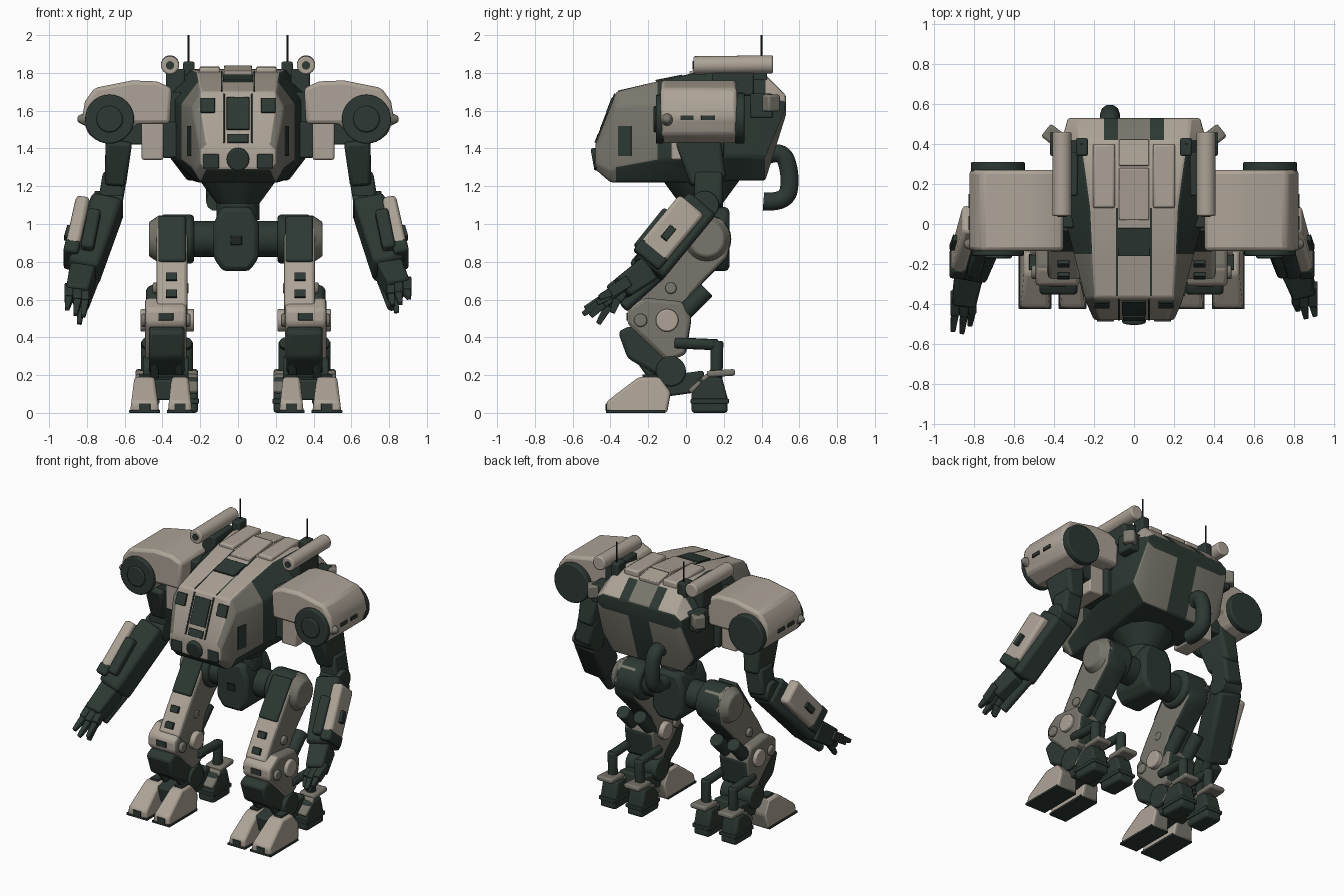
import bpy, bmesh, math
from mathutils import Vector, Matrix


def material(name, rgb):
    m = bpy.data.materials.new(name)
    m.diffuse_color = (*rgb, 1)
    return m


TAN = material("sand_tan", (0.42, 0.37, 0.31))
MID = material("dusty_grey", (0.19, 0.18, 0.15))
DARK = material("dark_green", (0.026, 0.040, 0.033))
BLACK = material("near_black", (0.013, 0.018, 0.016))
MATS = [TAN, MID, DARK, BLACK]


def finish(bm, name, mat, bevel=0.0, rule=None):
    bmesh.ops.recalc_face_normals(bm, faces=bm.faces)
    bm.normal_update()
    for f in bm.faces:
        f.material_index = MATS.index(rule(f.calc_center_median(), f.normal) if rule else mat)
    me = bpy.data.meshes.new(name)
    bm.to_mesh(me)
    bm.free()
    for m in MATS:
        me.materials.append(m)
    ob = bpy.data.objects.new(name, me)
    bpy.context.collection.objects.link(ob)
    if bevel:
        b = ob.modifiers.new("bevel", 'BEVEL')
        b.width, b.segments, b.limit_method = bevel, 2, 'ANGLE'


def loft(name, rings, mat, bevel=0.0, rule=None):
    bm = bmesh.new()
    vs = [[bm.verts.new(p) for p in r] for r in rings]
    n = len(vs[0])
    for a, b in zip(vs, vs[1:]):
        for i in range(n):
            bm.faces.new((a[i], a[(i + 1) % n], b[(i + 1) % n], b[i]))
    bm.faces.new(vs[0])
    bm.faces.new(vs[-1])
    finish(bm, name, mat, bevel, rule)


def prism_x(name, pts, a, b, mat, bevel=0.012, rule=None):
    """Side profile (y, z) extruded along x."""
    loft(name, [[(x, y, z) for y, z in pts] for x in (a, b)], mat, bevel, rule)


def prism_y(name, pts, a, b, mat, bevel=0.012, rule=None):
    """Front profile (x, z) extruded along y."""
    loft(name, [[(x, y, z) for x, z in pts] for y in (a, b)], mat, bevel, rule)


def box(name, x, y, z, mat, bevel=0.01):
    prism_x(name, [(y[0], z[0]), (y[1], z[0]), (y[1], z[1]), (y[0], z[1])], x[0], x[1], mat, bevel)


def bar(name, p, q, w, h, mat, bevel=0.012, taper=1.0):
    """Box beam from p to q, w wide across x and h deep."""
    p, q = Vector(p), Vector(q)
    d = (q - p).normalized()
    side = Vector((1, 0, 0))
    side = (side - d * side.dot(d)).normalized()
    up = d.cross(side)
    loft(name, [[e + side * (i * w / 2 * t) + up * (j * h / 2 * t)
                 for i, j in ((-1, -1), (1, -1), (1, 1), (-1, 1))]
                for e, t in ((p, 1), (q, taper))], mat, bevel)


def tube(name, p, q, r, mat, r2=None, n=24, bevel=0.008):
    p, q = Vector(p), Vector(q)
    rot = (q - p).to_track_quat('Z', 'Y')
    loft(name, [[e + rot @ Vector((k * math.cos(t * math.tau / n), k * math.sin(t * math.tau / n), 0))
                 for t in range(n)] for e, k in ((p, r), (q, r if r2 is None else r2))], mat, bevel)


def hose(name, pts, r, mat):
    cu = bpy.data.curves.new(name, 'CURVE')
    cu.dimensions, cu.bevel_depth, cu.bevel_resolution, cu.use_fill_caps = '3D', r, 3, True
    sp = cu.splines.new('NURBS')
    sp.points.add(len(pts) - 1)
    for v, p in zip(sp.points, pts):
        v.co = (*p, 1)
    sp.use_endpoint_u, sp.order_u = True, 3
    cu.materials.append(mat)
    bpy.context.collection.objects.link(bpy.data.objects.new(name, cu))


# ---- torso hull: cross-sections from nose to back
def torso_ring(y, zb, zt, hw, tw, c):
    half = [(0.08, zt), (0.15, zt), (tw, zt), (hw, zt - c), (hw, zb + c), (tw, zb), (0.08, zb)]
    return [(x, y, z) for x, z in half] + [(-x, y, z) for x, z in reversed(half)]


def torso_rule(c, n):
    if n.y > 0.3 and n.z > 0.5:
        return DARK if 0.08 < abs(c.x) < 0.15 else MID if abs(c.x) < 0.08 else TAN
    if n.y > 0.3:
        return DARK if abs(c.x) < 0.09 else MID
    if n.z < -0.5:
        return DARK
    if abs(n.x) > 0.4:
        return MID if c.y < -0.15 else DARK
    return TAN


loft("torso", [torso_ring(*s) for s in (
    (-0.48, 1.29, 1.42, 0.20, 0.17, 0.03), (-0.40, 1.22, 1.62, 0.235, 0.20, 0.06),
    (-0.37, 1.22, 1.70, 0.245, 0.20, 0.08), (-0.15, 1.22, 1.755, 0.30, 0.21, 0.12),
    (0.08, 1.22, 1.805, 0.36, 0.22, 0.13), (0.30, 1.23, 1.82, 0.36, 0.25, 0.13),
    (0.42, 1.23, 1.79, 0.36, 0.27, 0.12), (0.53, 1.58, 1.68, 0.33, 0.28, 0.03))],
    TAN, 0.012, torso_rule)


def slope(z):
    return -0.483 + (z - 1.42) * 0.393


def face_plate(name, x, z0, z1, w, mat, t=0.012):
    bar(name, (x, slope(z0), z0), (x, slope(z1), z1), w, t, mat, 0.002)


face_plate("front_window", 0, 1.50, 1.67, 0.12, DARK)
face_plate("front_slot", 0, 1.43, 1.475, 0.11, DARK)
tube("chin_sensor", (0, -0.44, 1.35), (0, -0.495, 1.34), 0.06, DARK)
bar("top_hatch", (0, -0.16, 1.757), (0, -0.02, 1.785), 0.16, 0.012, DARK, 0.002)
bar("top_panel", (0, 0.02, 1.795), (0, 0.28, 1.825), 0.15, 0.03, TAN, 0.006)
bar("rear_top_panel", (0, 0.29, 1.82), (0, 0.42, 1.80), 0.15, 0.03, TAN, 0.006)
hose("back_hose", [(-0.12, 0.42, 1.36), (-0.12, 0.51, 1.40), (-0.12, 0.555, 1.26),
                   (-0.12, 0.535, 1.11), (-0.12, 0.41, 1.12)], 0.05, DARK)

# ---- waist and pelvis
tube("waist_cone", (0, 0.08, 1.09), (0, 0.08, 1.24), 0.10, DARK, 0.21, 12)
tube("waist_ring", (0, 0.08, 1.02), (0, 0.08, 1.11), 0.115, DARK, n=16)
prism_y("pelvis", [(-0.08, 0.75), (0.06, 0.75), (0.11, 0.82), (0.11, 1.0), (0.07, 1.09),
                   (-0.09, 1.09), (-0.13, 1.0), (-0.13, 0.82)], -0.06, 0.23, DARK, 0.025)
box("pelvis_vent", (-0.04, 0.02), (-0.068, -0.05), (0.89, 0.94), BLACK, 0.003)
tube("hip_axle", (-0.30, 0.1, 0.92), (0.28, 0.1, 0.92), 0.095, DARK)

for s, side in ((-1, "left"), (1, "right")):
    def X(x):
        return x * s

    def N(part):
        return side + "_" + part

    # ---- torso side fittings
    face_plate(N("window"), X(0.16), 1.59, 1.665, 0.075, DARK, 0.016)
    face_plate(N("seam"), X(0.075), 1.43, 1.69, 0.01, DARK, 0.008)
    box(N("chin_port"), (X(0.10), X(0.185)), (-0.487, -0.46), (1.295, 1.37), DARK, 0.004)
    bar(N("roof_seam"), (X(0.085), -0.36, 1.702), (X(0.085), 0.08, 1.805), 0.008, 0.008, DARK, 0)
    bar(N("roof_rail"), (X(0.15), 0.08, 1.805), (X(0.15), 0.40, 1.81), 0.11, 0.05, TAN)
    bar(N("cheek_patch"), (X(0.249), -0.36, 1.44), (X(0.266), -0.29, 1.44), 0.01, 0.16, DARK, 0)
    box(N("antenna_base"), (X(0.23), X(0.29)), (0.34, 0.43), (1.6, 1.86), DARK)
    tube(N("antenna"), (X(0.262), 0.40, 1.8), (X(0.262), 0.40, 2.0), 0.005, BLACK, n=8, bevel=0)
    tube(N("launcher_tube"), (X(0.36), 0.04, 1.84), (X(0.36), 0.46, 1.845), 0.048, TAN)
    tube(N("launcher_bore"), (X(0.36), 0.034, 1.84), (X(0.36), 0.05, 1.84), 0.022, DARK, bevel=0)
    box(N("launcher_mount"), (X(0.28), X(0.38)), (0.14, 0.36), (1.68, 1.82), DARK)
    bar(N("rear_thruster"), (X(0.35), 0.40, 1.64), (X(0.44), 0.47, 1.64), 0.08, 0.09, MID)
    box(N("rear_shoulder"), (X(0.33), X(0.42)), (0.34, 0.46), (1.56, 1.69), DARK)

    # ---- shoulder pod
    pod = [(0.36, 1.53), (0.35, 1.72), (0.43, 1.755), (0.56, 1.76), (0.76, 1.72), (0.81, 1.65),
           (0.825, 1.56), (0.79, 1.47), (0.69, 1.425), (0.59, 1.46), (0.54, 1.53)]
    prism_y(N("shoulder_pod"), [(X(x), z) for x, z in pod], -0.135, 0.27, TAN, 0.02)
    tube(N("pod_front_disc"), (X(0.68), -0.12, 1.555), (X(0.68), -0.16, 1.555), 0.13, DARK, n=32)
    tube(N("pod_front_hub"), (X(0.68), -0.155, 1.555), (X(0.68), -0.172, 1.555), 0.07, DARK)
    tube(N("pod_back_disc"), (X(0.68), 0.26, 1.56), (X(0.68), 0.31, 1.56), 0.135, DARK, n=32)
    tube(N("pod_spike"), (X(0.79), -0.10, 1.555), (X(0.85), -0.10, 1.555), 0.045, MID, 0.015)
    for y in (-0.03, 0.08):
        box(N("pod_slot"), (X(0.80), X(0.828)), (y, y + 0.07), (1.55, 1.575), DARK, 0.002)
    box(N("shoulder_joint"), (X(0.30), X(0.40)), (-0.04, 0.20), (1.35, 1.54), DARK)
    box(N("shoulder_joint_top"), (X(0.30), X(0.42)), (-0.02, 0.22), (1.53, 1.70), DARK)
    box(N("shoulder_guard"), (X(0.395), X(0.51)), (-0.08, 0.17), (1.34, 1.54), TAN)
    box(N("shoulder_link"), (X(0.50), X(0.66)), (-0.02, 0.17), (1.42, 1.55), DARK)

    # ---- arm
    bar(N("upper_arm"), (X(0.63), 0.06, 1.46), (X(0.65), 0.12, 1.22), 0.14, 0.24, DARK, 0.02, 0.8)
    bar(N("lower_upper_arm"), (X(0.65), 0.12, 1.27), (X(0.68), 0.12, 1.09), 0.13, 0.15, DARK, 0.02)
    tube(N("elbow"), (X(0.61), 0.10, 1.10), (X(0.76), 0.10, 1.10), 0.075, DARK)
    out = 0.02 if s < 0 else 0.0
    wrist = Vector((X(0.80 + out), -0.20 - out, 0.76 - out))
    bar(N("forearm"), (X(0.69), 0.08, 1.10), wrist, 0.17, 0.19, DARK, 0.025)
    bar(N("forearm_cover"), (X(0.80 + out), 0.03, 1.10), (X(0.865 + out), -0.21, 0.81), 0.075, 0.17, TAN, 0.02)
    bar(N("cover_end"), (X(0.853 + out), -0.165, 0.865), (X(0.866 + out), -0.213, 0.807),
        0.08, 0.174, DARK, 0.015)
    bar(N("forearm_rib"), (X(0.76), -0.06, 1.04), (X(0.80), -0.22, 0.84), 0.07, 0.15, DARK, 0.015)
    bar(N("cover_slot"), (X(0.86 + out), -0.07, 0.98), (X(0.877 + out), -0.12, 0.92), 0.05, 0.04, DARK, 0.003)
    # hand: the left one hangs lower and reaches further forward
    drop, reach = (-0.07, -0.09) if s < 0 else (0.0, 0.0)
    palm = Vector((X(0.85), -0.34 + reach / 2, 0.66 + drop / 2))
    bar(N("hand"), wrist, palm, 0.14, 0.14, DARK, 0.015, 0.85)
    for dx, dy, dz in ((-0.04, -0.09, -0.09), (0.0, -0.13, -0.08), (0.045, -0.12, -0.05),
                       (-0.02, -0.05, -0.13)):
        mid = palm + Vector((X(dx), dy * 0.5, dz * 0.45))
        bar(N("finger_base"), palm + Vector((X(dx), 0.04, 0.04)), mid, 0.045, 0.06, DARK, 0.006)
        bar(N("finger_tip"), mid, palm + Vector((X(dx + 0.01), dy + reach / 3, dz + drop / 3)),
            0.04, 0.045, DARK, 0.005, 0.6)
    tube(N("arm_gun"), (X(0.75), -0.13, 0.74), (X(0.82), -0.33, 0.56), 0.03, DARK)

    # ---- leg, set slightly off centre
    def L(x):
        return x * s - 0.012

    def leg_rule(c, n):
        return TAN if n.y < -0.35 else (DARK if n.y > 0.5 and n.z < 0 else MID)

    tube(N("hip_drum"), (L(0.22), 0.11, 0.92), (L(0.40), 0.11, 0.92), 0.13, DARK, bevel=0.02)
    tube(N("hip_cap"), (L(0.40), 0.11, 0.92), (L(0.46), 0.11, 0.92), 0.13, MID, 0.09)
    prism_x(N("thigh"), [(0.12, 1.05), (0.02, 1.01), (-0.20, 0.70), (-0.28, 0.57), (-0.20, 0.48),
                         (-0.02, 0.48), (0.03, 0.62), (0.10, 0.70), (0.22, 0.82), (0.24, 0.92),
                         (0.20, 1.02)], L(0.255), L(0.42), MID, 0.02, leg_rule)
    bar(N("hip_front"), (L(0.337), 0.035, 1.04), (L(0.337), -0.13, 0.80), 0.145, 0.03, DARK)
    for z in (0.72, 0.63):
        y = -0.20 + (z - 0.70) * 0.67
        bar(N("thigh_vent"), (L(0.34), y - 0.004, z + 0.02), (L(0.34), y - 0.022, z - 0.02),
            0.06, 0.02, DARK, 0.003)
    prism_x(N("knee"), [(-0.31, 0.55), (-0.22, 0.61), (-0.02, 0.59), (0.03, 0.50), (0.0, 0.31),
                        (-0.10, 0.27), (-0.20, 0.37), (-0.31, 0.47)], L(0.26), L(0.48), MID, 0.02, leg_rule)
    box(N("knee_slot"), (L(0.33), L(0.41)), (-0.316, -0.29), (0.49, 0.53), DARK, 0.003)
    tube(N("knee_disc"), (L(0.22), -0.10, 0.49), (L(0.505), -0.10, 0.49), 0.06, TAN)
    tube(N("knee_bolt"), (L(0.24), -0.24, 0.49), (L(0.50), -0.24, 0.49), 0.035, MID)
    tube(N("thigh_bolt"), (L(0.25), -0.08, 0.66), (L(0.44), -0.08, 0.66), 0.03, MID)
    prism_x(N("shin"), [(-0.36, 0.43), (-0.30, 0.46), (-0.08, 0.40), (-0.04, 0.24), (-0.16, 0.20),
                        (-0.31, 0.29)], L(0.27), L(0.46), DARK, 0.02)
    for x in (0.30, 0.43):
        tube(N("calf_shock"), (L(x), -0.04, 0.50), (L(x), 0.11, 0.65), 0.045, DARK)
        tube(N("ankle_piston"), (L(x), -0.30, 0.36), (L(x), -0.17, 0.18), 0.022, DARK, n=12)
    tube(N("ankle"), (L(0.25), -0.08, 0.22), (L(0.49), -0.08, 0.22), 0.08, DARK)
    bar(N("foot_bridge"), (L(0.37), -0.26, 0.12), (L(0.37), 0.10, 0.17), 0.20, 0.11, DARK)

    # ---- feet: two front toes and two heels
    for a, b, ha, hb in ((0.23, 0.36, 0.20, 0.32), (0.405, 0.56, 0.41, 0.53)):
        toe = [(-0.42, 0.0), (-0.42, 0.06), (-0.33, 0.13), (-0.25, 0.19), (-0.14, 0.19),
               (-0.08, 0.11), (-0.10, 0.0)]
        m, w = (a + b) / 2, (b - a) / 2
        # toe narrows towards its top
        loft(N("toe"), [[(L(m + k * w * (1 - 1.6 * z)), y, z) for y, z in toe] for k in (-1, 1)],
             TAN, 0.015, lambda c, n: DARK if n.z < -0.5 else (MID if n.y > 0.5 else TAN))
        box(N("toe_sole"), (L(a - 0.004), L(b + 0.004)), (-0.424, -0.11), (0.0, 0.015), DARK, 0.002)
        box(N("toe_port"), (L(m - 0.03), L(m + 0.03)), (-0.425, -0.40), (0.012, 0.05), DARK, 0.002)
        bar(N("toe_top"), (L(m), -0.23, 0.195), (L(m), -0.15, 0.195), 0.06, 0.016, DARK, 0.003)
        prism_x(N("heel"), [(0.03, 0.0), (0.22, 0.0), (0.22, 0.08), (0.19, 0.19), (0.07, 0.19),
                            (0.03, 0.10)], L(ha), L(hb), DARK, 0.015)
        box(N("heel_band"), (L(ha - 0.006), L(hb + 0.006)), (0.025, 0.227), (0.05, 0.075), DARK, 0.004)
        hx = L((ha + hb) / 2)
        tube(N("strut_arm"), (hx, -0.06, 0.37), (hx, 0.17, 0.36), 0.03, DARK, n=12)
        tube(N("strut_post"), (hx, 0.165, 0.38), (hx, 0.16, 0.17), 0.033, DARK, n=12)
        bar(N("heel_guard"), (hx, 0.02, 0.11), (hx, 0.12, 0.20), hb - ha, 0.03, MID)
        bar(N("heel_guard_rear"), (hx, 0.11, 0.205), (hx, 0.26, 0.215), hb - ha, 0.035, MID)

# ---- smooth curved parts, keep hard edges
bpy.ops.object.select_all(action='DESELECT')
for o in bpy.context.scene.objects:
    if o.type == 'MESH':
        o.select_set(True)
        bpy.context.view_layer.objects.active = o
bpy.ops.object.shade_smooth_by_angle(angle=math.radians(35))
